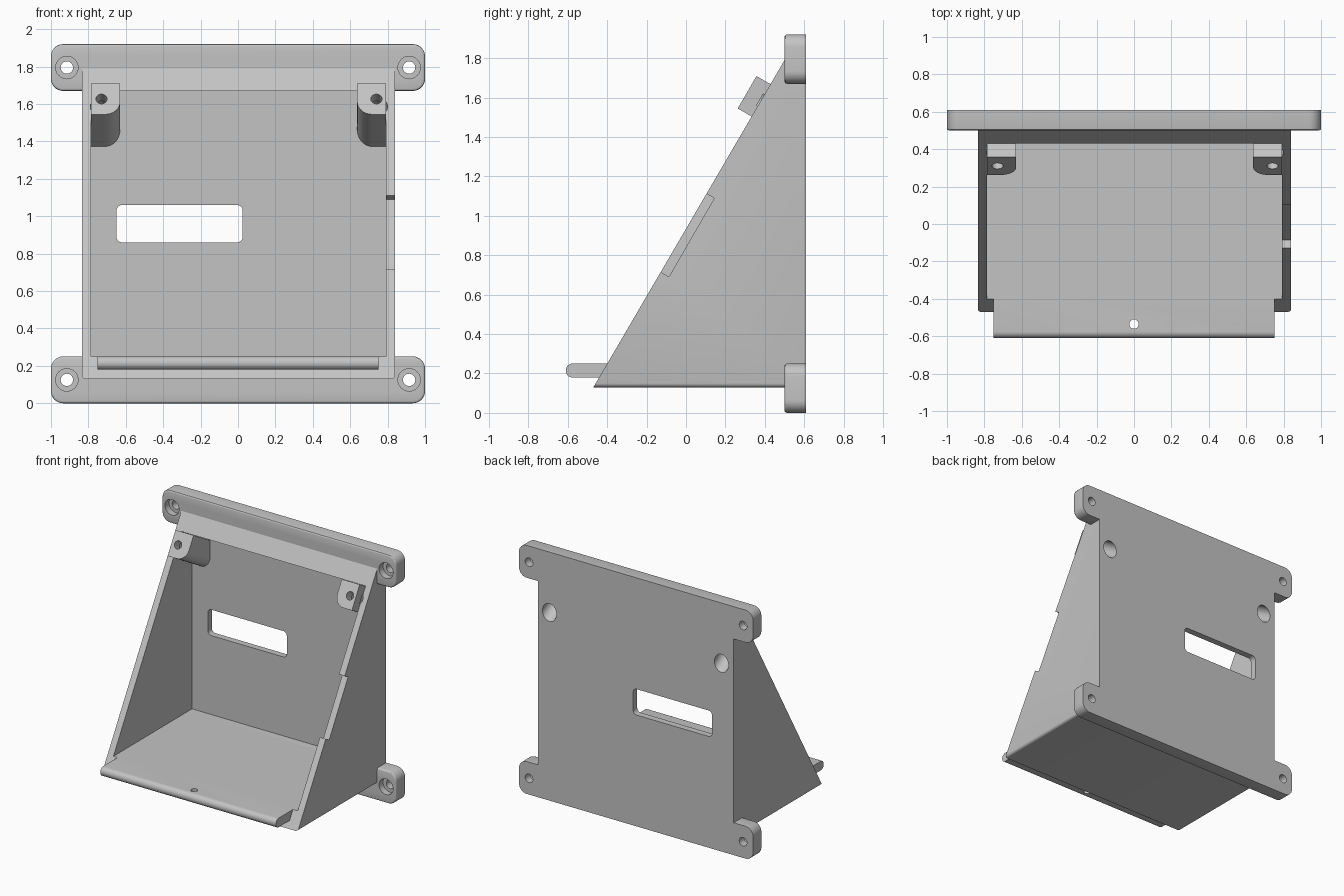
import bpy, bmesh
from math import radians
from mathutils import Matrix, Vector

if "Cube" in bpy.data.objects:
    bpy.data.objects.remove(bpy.data.objects["Cube"], do_unlink=True)

grey = bpy.data.materials.new("plain grey")
grey.use_nodes = True
grey.diffuse_color = (0.55, 0.55, 0.55, 1)
grey.node_tree.nodes["Principled BSDF"].inputs["Base Color"].default_value = grey.diffuse_color

TILT = Matrix.Rotation(radians(60), 4, 'X')   # local z = outward normal of the sloped opening
FLAT = Matrix.Rotation(radians(90), 4, 'X')   # local z = towards the front


def finish(bm, name, matrix=None):
    bmesh.ops.recalc_face_normals(bm, faces=bm.faces)
    mesh = bpy.data.meshes.new(name)
    if matrix:
        bm.transform(matrix)
    bm.to_mesh(mesh)
    bm.free()
    mesh.materials.append(grey)
    ob = bpy.data.objects.new(name, mesh)
    bpy.context.collection.objects.link(ob)
    return ob


def round_edges(bm, rule, radius, segments=8):
    edges = [e for e in bm.edges if rule(e.verts[0].co, e.verts[1].co)]
    bmesh.ops.bevel(bm, geom=edges, offset=radius, segments=segments,
                    profile=0.5, affect='EDGES', clamp_overlap=True)


def box_mesh(lo, hi):
    lo, hi = Vector(lo), Vector(hi)
    bm = bmesh.new()
    bmesh.ops.create_cube(bm, size=1)
    for v in bm.verts:
        v.co = (lo + hi) / 2 + v.co * (hi - lo)
    return bm


def box(name, lo, hi, matrix=None):
    return finish(box_mesh(lo, hi), name, matrix)


def rod(name, radius, low, high, matrix):
    bm = bmesh.new()
    bmesh.ops.create_cone(bm, cap_ends=True, segments=32, radius1=radius, radius2=radius,
                          depth=high - low, matrix=Matrix.Translation((0, 0, (low + high) / 2)))
    return finish(bm, name, matrix)


def cut(ob, *cutters):
    for c in cutters:
        mod = ob.modifiers.new("cut", 'BOOLEAN')
        mod.operation = 'DIFFERENCE'
        mod.solver = 'EXACT'
        mod.object = c
        bpy.context.view_layer.objects.active = ob
        bpy.ops.object.modifier_apply(modifier=mod.name)


def along_y(a, b):
    return abs(a.x - b.x) < 1e-4 and abs(a.z - b.z) < 1e-4


parts, helpers = [], []

# Wedge-shaped housing: side profile extruded across the width
bm = bmesh.new()
profile = [(-0.47, 0.13), (0.61, 0.13), (0.61, 1.79), (0.5, 1.79)]
face = bm.faces.new([bm.verts.new((-0.835, y, z)) for y, z in profile])
ext = bmesh.ops.extrude_face_region(bm, geom=[face])["geom"]
for v in ext:
    if isinstance(v, bmesh.types.BMVert):
        v.co.x = 0.84
round_edges(bm, lambda a, b: along_y(a, b) and a.z < 0.2, 0.02, 4)
housing = finish(bm, "housing")
parts.append(housing)

# Cavity, cable slot and side notch
cavity = box("cavity_cutter", (-0.785, -1, 0.25), (0.79, 0.56, 1.67))
bm = box_mesh((-0.65, 0.4, 0.86), (0.025, 0.8, 1.06))
round_edges(bm, along_y, 0.03, 5)
slot = finish(bm, "slot_cutter")
notch = box("notch_cutter", (0.77, -0.23, -0.05), (0.95, 0.23, 0.05),
            Matrix.Translation((0, -0.015, 0.915)) @ TILT)
cut(housing, cavity, slot, notch)
helpers += [cavity, slot, notch]

# Tilted screw bosses with access holes through the back wall
behind = box("behind_cutter", (-2, 0.58, 0), (2, 2, 3))
helpers.append(behind)
for side, lo, hi, hole in (("right", -0.785, -0.63, -0.73), ("left", 0.637, 0.79, 0.74)):
    place = Matrix.Translation((0, 0.31, 1.627)) @ TILT
    inner = max(lo, hi) if side == "right" else min(lo, hi)
    bm = box_mesh((lo, -0.095, -0.5), (hi, 0.095, 0))
    round_edges(bm, lambda a, b: (a - b).length > 0.4 and a.y < 0 and abs(a.x - inner) < 1e-4, 0.08)
    boss = finish(bm, side + "_screw_boss", place)
    at_hole = place @ Matrix.Translation((hole, 0, 0))
    pilot = rod("pilot_cutter", 0.03, -0.3, 0.1, at_hole)
    access = rod("access_cutter", 0.06, -0.6, -0.075, at_hole)
    cut(boss, behind, pilot, access)
    cut(housing, access)
    helpers += [pilot, access]
    parts.append(boss)

# Front lip with rounded nose and a small drain hole
bm = box_mesh((-0.75, -0.61, 0.18), (0.75, -0.3, 0.25))
round_edges(bm, lambda a, b: abs(a.x - b.x) > 1 and a.y < -0.6, 0.034)
lip = finish(bm, "front_lip")
drain = rod("drain_cutter", 0.025, 0, 1, Matrix.Translation((0, -0.535, 0)))
cut(lip, drain)
helpers.append(drain)
parts.append(lip)

# Mounting bars with counterbored holes
for name, low, high, hole_z in (("lower", 0, 0.25, 0.125), ("upper", 1.67, 1.92, 1.795)):
    bm = box_mesh((-1, 0.5, low), (1, 0.61, high))
    round_edges(bm, along_y, 0.065)
    round_edges(bm, lambda a, b: a.y < 0.51 and b.y < 0.51, 0.012, 3)
    bar = finish(bm, name + "_mounting_bar")
    for x in (-0.915, 0.915):
        place = Matrix.Translation((x, 0.5, hole_z)) @ FLAT
        through = rod("through_cutter", 0.033, -0.3, 0.1, place)
        bore = rod("bore_cutter", 0.06, -0.05, 0.1, place)
        cut(bar, through, bore)
        helpers += [through, bore]
    # keep the housing interior clear of the bar
    cut(bar, cavity)
    parts.append(bar)

for h in helpers:
    bpy.data.objects.remove(h, do_unlink=True)

# Smooth the fillets while keeping hard edges
bpy.ops.object.select_all(action='DESELECT')
for p in parts:
    p.select_set(True)
bpy.context.view_layer.objects.active = housing
bpy.ops.object.shade_smooth_by_angle(angle=radians(30))
